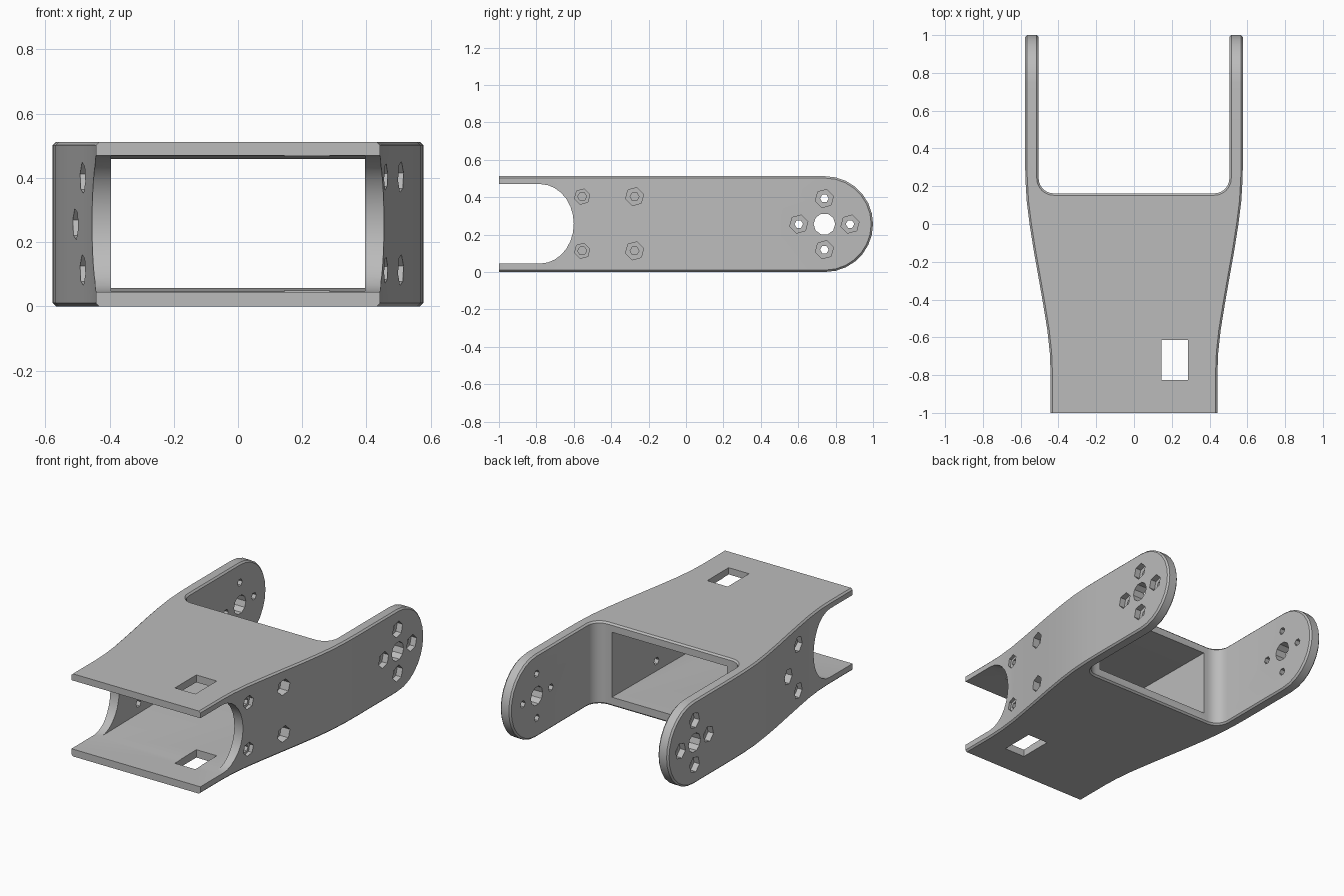
import bpy, bmesh
from math import sin, cos, pi, radians

cube = bpy.data.objects.get("Cube")
if cube:
    bpy.data.objects.remove(cube)

H = 0.512          # overall height
MID = H / 2
PIVOT_Y = 0.744    # centre of the rounded arm ends

grey = bpy.data.materials.new("plain_grey")
grey.use_nodes = True
colour = (0.5, 0.5, 0.5, 1)
grey.diffuse_color = colour
grey.node_tree.nodes["Principled BSDF"].inputs["Base Color"].default_value = colour


def arc(cx, cy, rx, ry, start, end, steps):
    return [(cx + rx * cos(radians(start + (end - start) * i / steps)),
             cy + ry * sin(radians(start + (end - start) * i / steps)))
            for i in range(steps + 1)]


def prism(name, outline, axis, lo, hi):
    """Extrude a 2D outline along x (outline in y, z) or z (outline in x, y)."""
    bm = bmesh.new()
    place = (lambda p, d: (d, *p)) if axis == "x" else (lambda p, d: (*p, d))
    face = bm.faces.new([bm.verts.new(place(p, lo)) for p in outline])
    grown = bmesh.ops.extrude_face_region(bm, geom=[face])["geom"]
    move = place((0, 0), hi - lo)
    bmesh.ops.translate(bm, vec=move, verts=[v for v in grown if isinstance(v, bmesh.types.BMVert)])
    bmesh.ops.recalc_face_normals(bm, faces=bm.faces)
    mesh = bpy.data.meshes.new(name)
    bm.to_mesh(mesh)
    bm.free()
    mesh.materials.append(grey)
    obj = bpy.data.objects.new(name, mesh)
    bpy.context.collection.objects.link(obj)
    return obj


def apply(obj, mod):
    bpy.ops.object.select_all(action="DESELECT")
    obj.select_set(True)
    bpy.context.view_layer.objects.active = obj
    bpy.ops.object.modifier_apply(modifier=mod.name)


def combine(obj, cutter, operation="DIFFERENCE"):
    mod = obj.modifiers.new("cut", "BOOLEAN")
    mod.operation = operation
    mod.solver = "EXACT"
    mod.object = cutter
    apply(obj, mod)
    bpy.data.objects.remove(cutter)


def rect(a0, a1, b0, b1):
    return [(a0, b0), (a1, b0), (a1, b1), (a0, b1)]


def bore(y, z, radius, sides, x0, x1, turn=0):
    ring = arc(y, z, radius, radius, turn, turn + 360, sides)[:-1]
    combine(bracket, prism("bore", ring, "x", min(x0, x1), max(x0, x1)))


# Plan outline: flared body with two arms, mirrored across x
half = [(0.442, -1.2), (0.442, -0.78), (0.446, -0.68), (0.459, -0.56), (0.48, -0.43),
        (0.506, -0.28), (0.531, -0.14), (0.553, 0.0), (0.568, 0.12), (0.575, 0.24),
        (0.577, 0.36), (0.577, 1.1), (0.505, 1.1)]
half += arc(0.425, 0.242, 0.08, 0.08, 0, -90, 6)
outline = half + [(-x, y) for x, y in reversed(half)]
bracket = prism("bracket_body", outline, "z", -0.1, H + 0.1)

# Rounded arm ends and flat top and bottom
side = [(-1.3, 0)] + arc(PIVOT_Y, MID, MID, MID, -90, 90, 14) + [(-1.3, H)]
combine(bracket, prism("side_shape", side, "x", -0.8, 0.8), "INTERSECT")

# Small chamfer on the outer edges
bevel = bracket.modifiers.new("chamfer", "BEVEL")
bevel.width = 0.01
bevel.segments = 1
bevel.limit_method = "ANGLE"
bevel.angle_limit = radians(40)
bevel.use_clamp_overlap = False
apply(bracket, bevel)

# Square front end
combine(bracket, prism("front_trim", rect(-1.4, -1, -0.2, 0.8), "x", -0.8, 0.8))

# Inner cavity, slightly taller towards the front
cavity = [(-1.1, 0.044), (0.3, 0.058), (0.3, 0.458), (-1.1, 0.471)]
combine(bracket, prism("cavity", cavity, "x", -0.395, 0.395))

# Rounded notch in both side walls
notch = [(-1.1, 0.045)] + arc(-0.78, 0.2575, 0.18, 0.2125, -90, 90, 14) + [(-1.1, 0.47)]
combine(bracket, prism("side_notch", notch, "x", -0.8, 0.8))

# Rectangular window through the top and bottom plates
combine(bracket, prism("window", rect(0.145, 0.285, -0.825, -0.615), "z", -0.2, 0.8))

# Pivot hole and four nut pockets on each arm
for s in (-1, 1):
    bore(PIVOT_Y - 0.004, MID, 0.058, 10, s * 0.45, s * 0.65)
    for k in range(4):
        y = PIVOT_Y - 0.004 + 0.137 * cos(k * pi / 2)
        z = MID + 0.137 * sin(k * pi / 2)
        bore(y, z, 0.05, 6, s * 0.54, s * 0.65, 15)
        bore(y, z, 0.023, 6, s * 0.45, s * 0.65)

# Nut pockets in the side walls: side, y, z, pocket floor
pockets = [(1, y, z, floor) for y, floor in ((-0.555, 0.44), (-0.275, 0.455)) for z in (0.113, 0.403)]
pockets += [(-1, -0.41, 0.113, 0.445), (-1, -0.41, 0.4, 0.445), (-1, -0.28, MID, 0.455)]
for s, y, z, floor in pockets:
    bore(y, z, 0.05 if y > -0.5 else 0.042, 6, s * floor, s * 0.65, 15)
    bore(y, z, 0.024, 6, s * 0.35, s * 0.65)

bpy.ops.object.select_all(action="DESELECT")
bracket.select_set(True)
bpy.context.view_layer.objects.active = bracket
bpy.ops.object.shade_smooth_by_angle(angle=radians(20))
